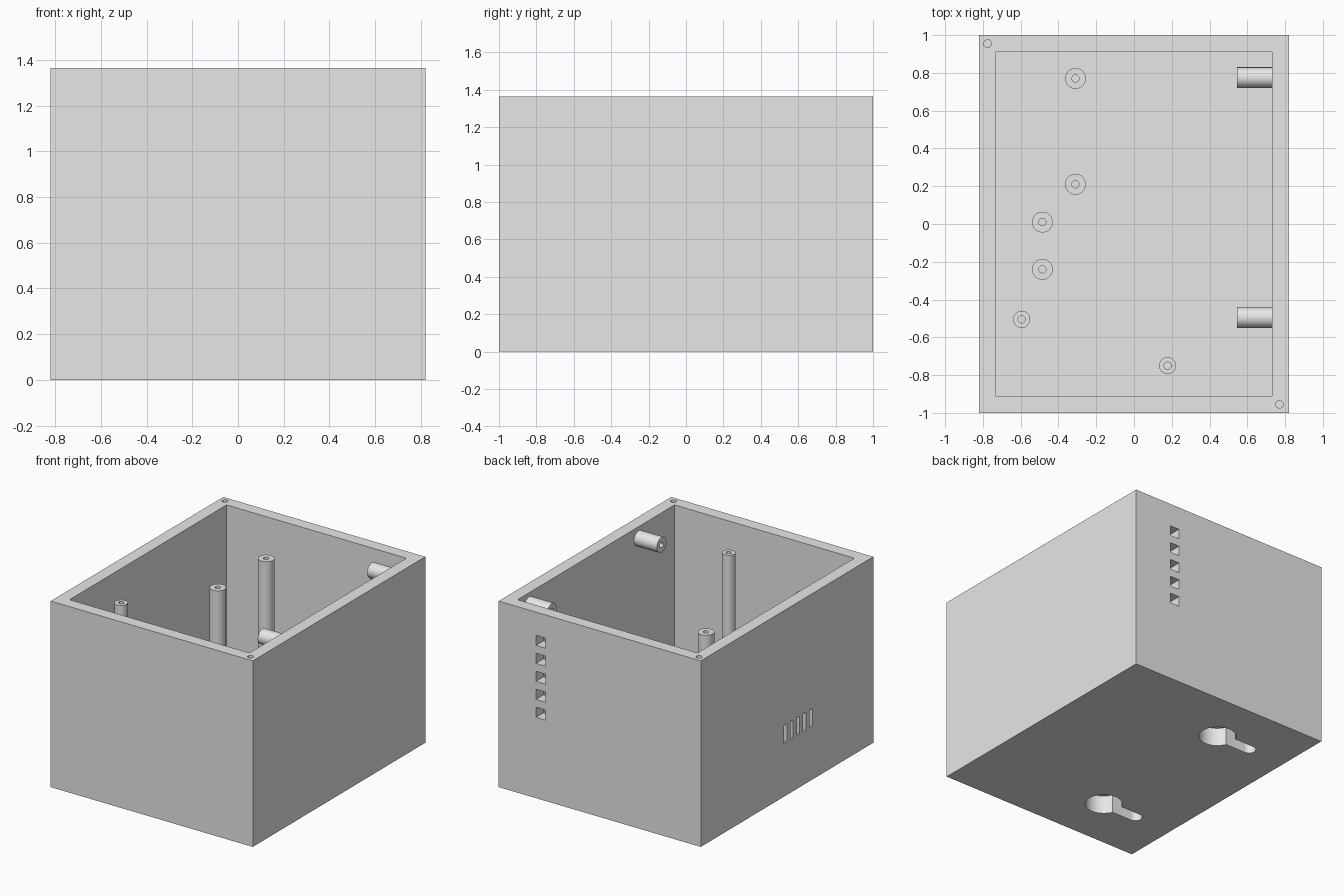
import bpy, bmesh, math
from mathutils import Matrix

if "Cube" in bpy.data.objects:
    bpy.data.objects.remove(bpy.data.objects["Cube"])

HX, HY, H = 0.82, 1.0, 1.365      # outer half sizes and height
WALL, FLOOR = 0.09, 0.18

grey = bpy.data.materials.new("light_grey")
grey.diffuse_color = (0.8, 0.8, 0.8, 1)
grey.use_nodes = True
grey.node_tree.nodes["Principled BSDF"].inputs["Base Color"].default_value = grey.diffuse_color


def make_object(name, bm):
    bmesh.ops.recalc_face_normals(bm, faces=bm.faces)
    mesh = bpy.data.meshes.new(name)
    bm.to_mesh(mesh)
    bm.free()
    mesh.materials.append(grey)
    obj = bpy.data.objects.new(name, mesh)
    bpy.context.collection.objects.link(obj)
    return obj


def smooth(obj):
    bpy.ops.object.select_all(action='DESELECT')
    obj.select_set(True)
    bpy.context.view_layer.objects.active = obj
    bpy.ops.object.shade_smooth_by_angle(angle=math.radians(30))


def add_box(bm, x0, x1, y0, y1, z0, z1):
    m = (Matrix.Translation(((x0 + x1) / 2, (y0 + y1) / 2, (z0 + z1) / 2))
         @ Matrix.Diagonal((x1 - x0, y1 - y0, z1 - z0, 1)))
    bmesh.ops.create_cube(bm, size=1, matrix=m)


def add_prism(bm, points, z0, z1):
    low = [bm.verts.new((x, y, z0)) for x, y in points]
    top = [bm.verts.new((x, y, z1)) for x, y in points]
    n = len(points)
    bm.faces.new(low[::-1])
    bm.faces.new(top)
    for i in range(n):
        j = (i + 1) % n
        bm.faces.new((low[i], low[j], top[j], top[i]))


def arc(cx, cy, r, a0, a1, n):
    return [(cx + r * math.cos(a0 + (a1 - a0) * i / n),
             cy + r * math.sin(a0 + (a1 - a0) * i / n)) for i in range(n + 1)]


def hollow_post(name, radius, hole, length, depth, matrix, n=40):
    """Round standoff with a blind screw hole in its free end."""
    bm = bmesh.new()
    rings = []
    for r, z in ((radius, 0), (radius, length), (hole, length), (hole, length - depth)):
        rings.append([bm.verts.new((x, y, z))
                      for x, y in arc(0, 0, r, 0, math.tau, n)[:-1]])
    for a, b in zip(rings, rings[1:]):
        for i in range(n):
            j = (i + 1) % n
            bm.faces.new((a[i], a[j], b[j], b[i]))
    bm.faces.new(rings[0])
    bm.faces.new(rings[-1])
    bm.transform(matrix)
    smooth(make_object(name, bm))


# Open-topped case
bm = bmesh.new()
add_box(bm, -HX, HX, -HY, HY, 0, H)
case = make_object("case", bm)

# Cavity cutter
bm = bmesh.new()
add_box(bm, WALL - HX, HX - WALL, WALL - HY, HY - WALL, FLOOR, H + 0.2)
cavity = make_object("cavity_cutter", bm)

# Openings cutter
bm = bmesh.new()
for i in range(5):                       # square holes in the back wall
    z = 0.63 + i * 0.132
    add_box(bm, 0.44, 0.517, HY - 0.15, HY + 0.1, z - 0.037, z + 0.037)
for i in range(5):                       # narrow vents in the left wall
    y = 0.02 - i * 0.075
    add_box(bm, -HX - 0.1, -HX + 0.15, y - 0.017, y + 0.017, 0.39, 0.522)
for x, y in ((-0.775, 0.955), (0.77, -0.955)):   # lid screw holes
    add_prism(bm, arc(x, y, 0.02, 0, math.tau, 24)[:-1], H - 0.3, H + 0.1)
R, S = 0.126, 0.047                      # blind keyholes under the base
g = math.asin(S / R)
for y in (-0.6, 0.6):
    outline = (arc(-0.235, y, R, g - math.pi, math.pi - g, 40)
               + arc(-0.515, y, S, math.pi / 2, 1.5 * math.pi, 14))
    add_prism(bm, outline, -0.1, 0.135)
openings = make_object("openings_cutter", bm)

for cutter in (cavity, openings):
    mod = case.modifiers.new(cutter.name, 'BOOLEAN')
    mod.operation = 'DIFFERENCE'
    mod.solver = 'EXACT'
    mod.object = cutter
    bpy.ops.object.select_all(action='DESELECT')
    case.select_set(True)
    bpy.context.view_layer.objects.active = case
    bpy.ops.object.modifier_apply(modifier=mod.name)
    bpy.data.objects.remove(cutter)
smooth(case)

# Upright standoffs: x, y, radius, top height
posts = [(-0.31, 0.77, 0.055, 1.14), (-0.31, 0.21, 0.055, 1.14),
         (-0.485, 0.01, 0.055, 0.42), (-0.485, -0.24, 0.055, 0.42),
         (-0.595, -0.505, 0.045, 1.225), (0.178, -0.75, 0.045, 1.225)]
for i, (x, y, r, top) in enumerate(posts):
    z0 = FLOOR - 0.01
    hollow_post(f"standoff_{i + 1}", r, 0.019, top - z0, 0.2,
                Matrix.Translation((x, y, z0)))

# Sideways bosses on the right wall
for i, y in enumerate((-0.495, 0.775)):
    hollow_post(f"side_boss_{i + 1}", 0.055, 0.019, 0.195, 0.17,
                Matrix.Translation((0.74, y, 1.28)) @ Matrix.Rotation(-math.pi / 2, 4, 'Y'))
